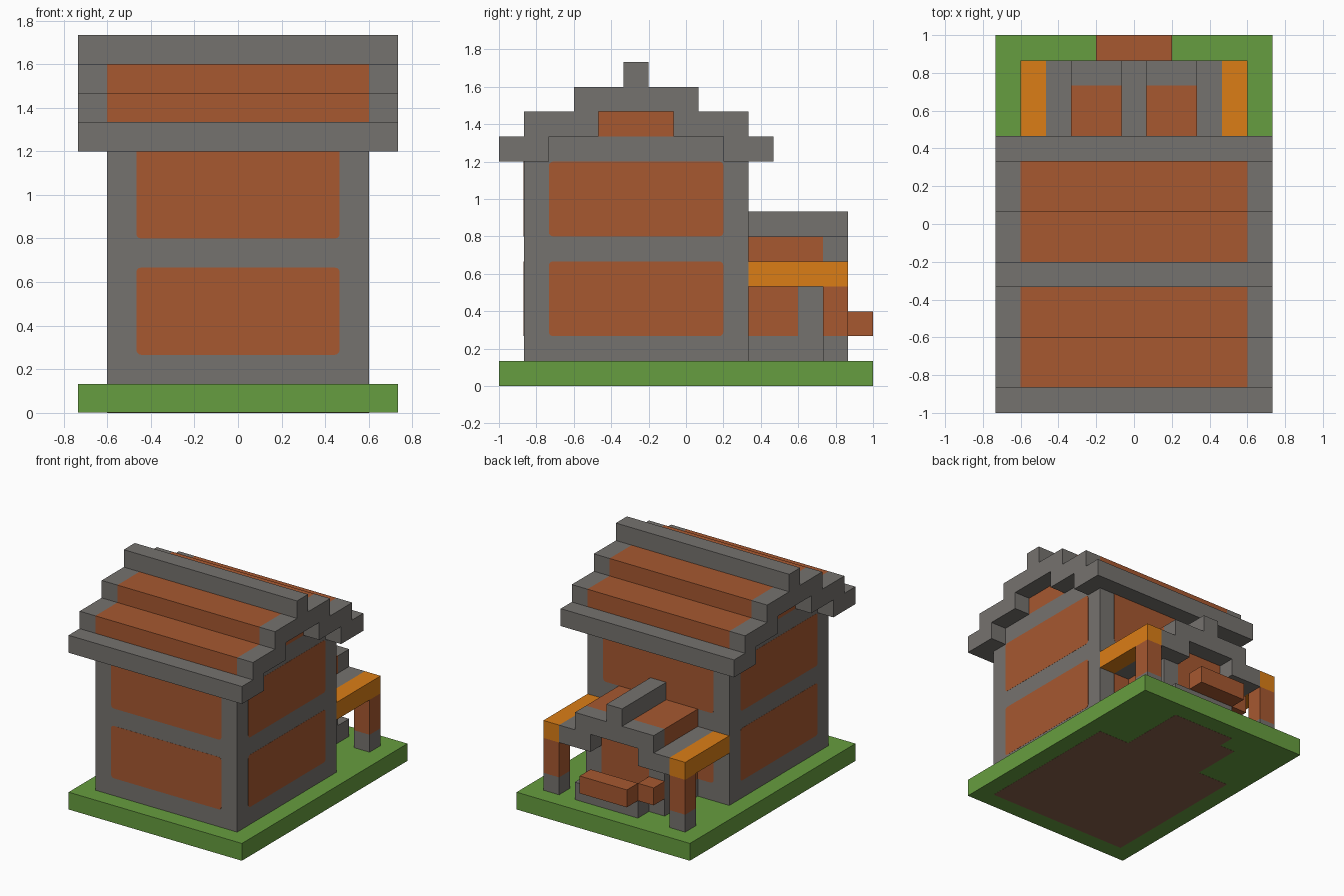
import bpy
import bmesh
from mathutils import Vector

U = 2 / 15          # one block of the building grid
MID = 7.5           # grid depth that lies on y = 0
PLATE = 0.008       # panel relief, in blocks

if "Cube" in bpy.data.objects:
    bpy.data.objects.remove(bpy.data.objects["Cube"], do_unlink=True)


def material(name, colour):
    mat = bpy.data.materials.new(name)
    mat.use_nodes = True
    mat.diffuse_color = (*colour, 1)
    mat.node_tree.nodes["Principled BSDF"].inputs["Base Color"].default_value = (*colour, 1)
    return mat


STONE = material("stone grey", (0.179, 0.169, 0.158))
CLAY = material("clay brown", (0.385, 0.098, 0.03))
GRASS = material("grass green", (0.134, 0.34, 0.05))
AMBER = material("amber orange", (0.71, 0.208, 0.008))
EARTH = material("earth brown", (0.25, 0.115, 0.07))


def block(name, mat, xs, ys, zs, round_axis=None):
    """Box from grid ranges; round_axis softens the corners seen along that axis."""
    lo, hi = (Vector(c) for c in zip(xs, ys, zs))
    bm = bmesh.new()
    bmesh.ops.create_cube(bm, size=1)
    for v in bm.verts:
        p = Vector([l + (h - l) * (c + 0.5) for l, h, c in zip(lo, hi, v.co)])
        v.co = (p - Vector((0, MID, 0))) * U
    if round_axis is not None:
        edges = [e for e in bm.edges
                 if abs((e.verts[0].co - e.verts[1].co).normalized()[round_axis]) > 0.9]
        bmesh.ops.bevel(bm, geom=edges, offset=0.022, segments=3, profile=0.5, affect="EDGES")
    mesh = bpy.data.meshes.new(name)
    bm.to_mesh(mesh)
    bm.free()
    mesh.materials.append(mat)
    obj = bpy.data.objects.new(name, mesh)
    bpy.context.collection.objects.link(obj)
    return obj


def pair(name, mat, xs, ys, zs, round_axis=None):
    """The same box on the left (+x) and the right (-x)."""
    block("left_" + name, mat, xs, ys, zs, round_axis)
    block("right_" + name, mat, (-xs[1], -xs[0]), ys, zs, round_axis)


# Ground slab with earth floor set into its underside
block("lawn", GRASS, (-5.5, 5.5), (0, 15), (PLATE, 1))
block("house_floor", EARTH, (-4.5, 4.5), (1, 10), (0, 0.1))
block("porch_floor", EARTH, (-2.5, 2.5), (10, 13), (0, 0.1))
block("step_floor", EARTH, (-1.5, 2.5), (13, 14), (0, 0.1))

# House walls and gables
block("house_walls", STONE, (-4.5, 4.5), (1, 10), (1, 9))
block("gable_base", STONE, (-4.5, 4.5), (2, 9), (9, 10))
block("gable_panel", CLAY, (-4.5, 4.5), (4, 7), (10, 11))

# Wall panels on all four sides, two storeys
for storey, z0, z1 in (("lower", 2, 5), ("upper", 6, 9)):
    tall = 0.3 if storey == "upper" else 0      # runs up behind the eaves
    block(storey + "_front_panel", CLAY, (-3.5, 3.5), (1 - PLATE, 1.1), (z0, z1 + tall), 1)
    block(storey + "_back_panel", CLAY, (-3.5, 3.5), (9.9, 10 + PLATE), (z0, z1 + tall), 1)
    pair(storey + "_side_panel", CLAY, (4.4, 4.5 + PLATE), (2, 9), (z0, z1), 0)

# Stepped main roof: grey eaves, ridge and ends, brown between
for side, flip in (("front", False), ("back", True)):
    def span(a, b):
        return (11 - b, 11 - a) if flip else (a, b)
    block(side + "_eave", STONE, (-5.5, 5.5), span(0, 2), (9, 10))
    block(side + "_roof_step", CLAY, (-4.5, 4.5), span(1, 4), (10, 11))
    pair(side + "_roof_end", STONE, (4.5, 5.5), span(1, 4), (10, 11))
block("upper_roof_step", CLAY, (-4.5, 4.5), (3, 8), (11, 12))
pair("upper_roof_end", STONE, (4.5, 5.5), (3, 8), (11, 12))
block("ridge", STONE, (-5.5, 5.5), (5, 6), (12, 13))

# Small room at the back
block("porch_plinth", STONE, (-2.5, 2.5), (10, 13), (1, 2))
block("porch_side_walls", CLAY, (-2.5, 2.5), (10, 12), (2, 4))
block("porch_back_wall", CLAY, (-1.5, 1.5), (10, 13), (2, 5))
pair("porch_corner", STONE, (1.5, 2.5), (12, 13), (2, 4))
block("porch_step", STONE, (-1.5, 2.5), (13, 14), (1, 2))

# Planter ledge, carried by a bracket on one side
block("planter_front", CLAY, (-1.5, 1.5), (14, 15), (2, 3))
block("planter_bracket", CLAY, (-2.5, -1.5), (13, 14), (2, 3))

# Porch roof
pair("porch_eave", STONE, (1.5, 3.5), (10, 14), (4, 5))
block("porch_roof_step", CLAY, (-2.5, 2.5), (10, 13), (5, 6))
block("porch_gable", STONE, (-2.5, 2.5), (13, 14), (5, 6))
block("porch_ridge", STONE, (-0.5, 0.5), (10, 14), (6, 7))

# Side beams on posts
pair("beam", AMBER, (3.5, 4.5), (10, 14), (4, 5))
pair("post", CLAY, (3.5, 4.5), (13, 14), (2, 4))
pair("post_foot", STONE, (3.5, 4.5), (13, 14), (1, 2))
